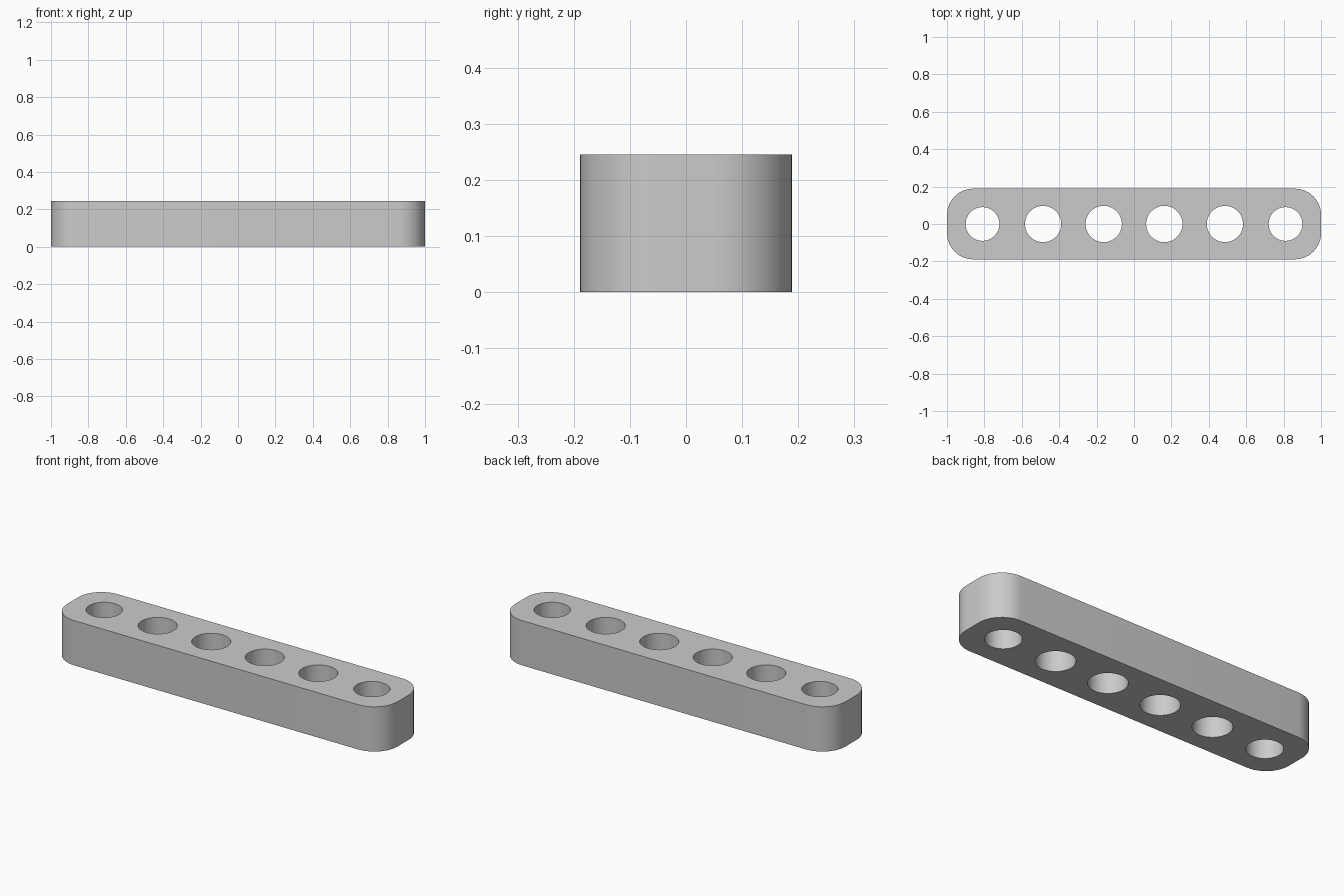
import bpy
import bmesh
import math

LENGTH, WIDTH, HEIGHT = 2.0, 0.378, 0.245
CORNER = 0.14
PITCH = 0.324
HOLES = 6
END_RADIUS, INNER_RADIUS = 0.09, 0.097

if "Cube" in bpy.data.objects:
    bpy.data.objects.remove(bpy.data.objects["Cube"], do_unlink=True)

grey = bpy.data.materials.new("light grey")
grey.use_nodes = True
colour = (0.6, 0.6, 0.6, 1)
grey.diffuse_color = colour
grey.node_tree.nodes["Principled BSDF"].inputs["Base Color"].default_value = colour


def add_object(name, bm):
    mesh = bpy.data.meshes.new(name)
    bm.to_mesh(mesh)
    bm.free()
    mesh.materials.append(grey)
    obj = bpy.data.objects.new(name, mesh)
    bpy.context.collection.objects.link(obj)
    return obj


# Bar with rounded vertical corners
bm = bmesh.new()
bmesh.ops.create_cube(bm, size=1)
bmesh.ops.scale(bm, vec=(LENGTH, WIDTH, HEIGHT), verts=bm.verts)
bmesh.ops.translate(bm, vec=(0, 0, HEIGHT / 2), verts=bm.verts)
uprights = [e for e in bm.edges
            if abs(e.verts[0].co.z - e.verts[1].co.z) > HEIGHT / 2]
bmesh.ops.bevel(bm, geom=uprights, offset=CORNER, offset_type='OFFSET',
                segments=12, profile=0.5, affect='EDGES')
bar = add_object("perforated_bar", bm)

# Row of through holes, slightly narrower at the two ends
bm = bmesh.new()
for i in range(HOLES):
    radius = END_RADIUS if i in (0, HOLES - 1) else INNER_RADIUS
    ring = bmesh.ops.create_cone(bm, cap_ends=True, segments=48, radius1=radius,
                                 radius2=radius, depth=HEIGHT * 2)
    x = (i - (HOLES - 1) / 2) * PITCH
    bmesh.ops.translate(bm, vec=(x, 0, HEIGHT / 2), verts=ring["verts"])
cutter = add_object("hole_cutter", bm)

cut = bar.modifiers.new("holes", 'BOOLEAN')
cut.operation = 'DIFFERENCE'
cut.solver = 'EXACT'
cut.object = cutter

bpy.ops.object.select_all(action='DESELECT')
bar.select_set(True)
bpy.context.view_layer.objects.active = bar
bpy.ops.object.modifier_apply(modifier=cut.name)
bpy.data.objects.remove(cutter, do_unlink=True)
bpy.ops.object.shade_smooth_by_angle(angle=math.radians(30))
